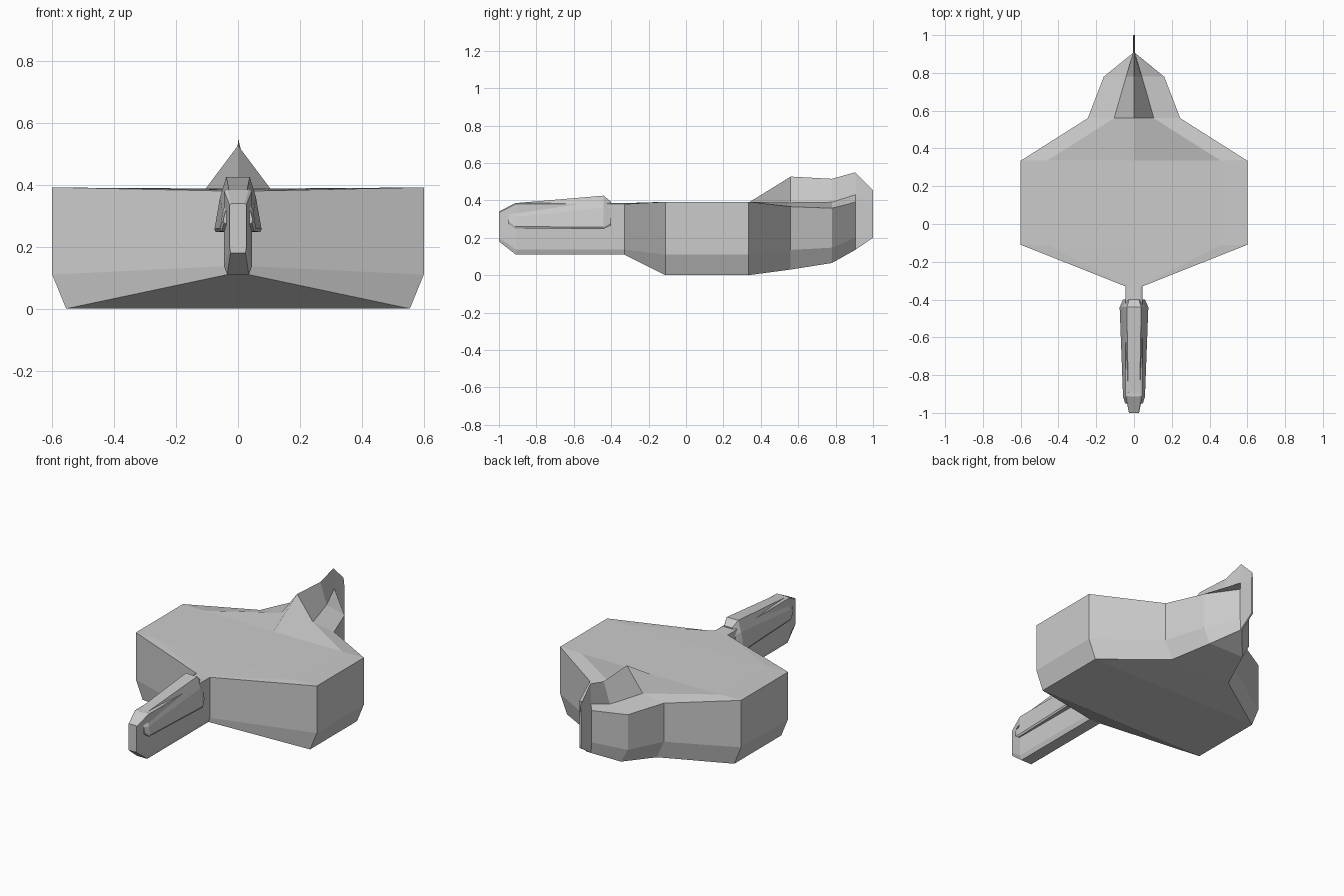
import bpy, bmesh


def loft(name, stations):
    """Skin mirrored half sections: (y, [(x, z), ...]) listed bottom to top."""
    bm = bmesh.new()
    rings = []
    for y, half in stations:
        pts = half + [(-x, z) for x, z in reversed(half) if x > 0]
        rings.append([bm.verts.new((x, y, z)) for x, z in pts])
    n = len(rings[0])
    for a, b in zip(rings, rings[1:]):
        for i in range(n):
            j = (i + 1) % n
            bm.faces.new((a[i], a[j], b[j], b[i]))
    bm.faces.new(rings[0])
    bm.faces.new(rings[-1])
    bmesh.ops.recalc_face_normals(bm, faces=bm.faces)
    me = bpy.data.meshes.new(name)
    bm.to_mesh(me)
    bm.free()
    ob = bpy.data.objects.new(name, me)
    bpy.context.collection.objects.link(ob)
    return ob


def hull_section(y, bottom, side, top, inner, spine):
    # bottom edge, chamfer edge, upper edge, inner deck edge, centre ridge
    (w, zs) = side
    return y, [bottom, (w, zs), (w, top), inner, (0, spine)]


# Hull: narrow nose, wide hexagonal middle, ridged tail ending in a thin fin
loft("hull", [
    hull_section(-1.00, (0.024, 0.18), (0.027, 0.20), 0.335, (0.022, 0.34), 0.34),
    hull_section(-0.91, (0.035, 0.11), (0.045, 0.137), 0.38, (0.035, 0.387), 0.387),
    hull_section(-0.33, (0.035, 0.11), (0.045, 0.137), 0.38, (0.035, 0.385), 0.385),
    hull_section(-0.11, (0.555, 0.0), (0.60, 0.11), 0.392, (0.46, 0.39), 0.388),
    hull_section(0.335, (0.555, 0.0), (0.60, 0.11), 0.392, (0.46, 0.39), 0.388),
    hull_section(0.56, (0.20, 0.03), (0.245, 0.135), 0.366, (0.105, 0.387), 0.527),
    hull_section(0.78, (0.115, 0.065), (0.16, 0.147), 0.358, (0.042, 0.39), 0.515),
    hull_section(0.905, (0.005, 0.135), (0.006, 0.20), 0.39, (0.005, 0.43), 0.55),
    hull_section(1.00, (0.005, 0.20), (0.006, 0.24), 0.38, (0.005, 0.41), 0.455),
])

# Flared cover straddling the nose
loft("nose_cover", [
    (-0.95, [(0.045, 0.275), (0.047, 0.29), (0.04, 0.315), (0.02, 0.335)]),
    (-0.915, [(0.052, 0.25), (0.058, 0.26), (0.05, 0.31), (0.03, 0.385)]),
    (-0.44, [(0.072, 0.247), (0.076, 0.257), (0.058, 0.36), (0.038, 0.425)]),
    (-0.40, [(0.055, 0.268), (0.058, 0.28), (0.045, 0.35), (0.026, 0.392)]),
])
